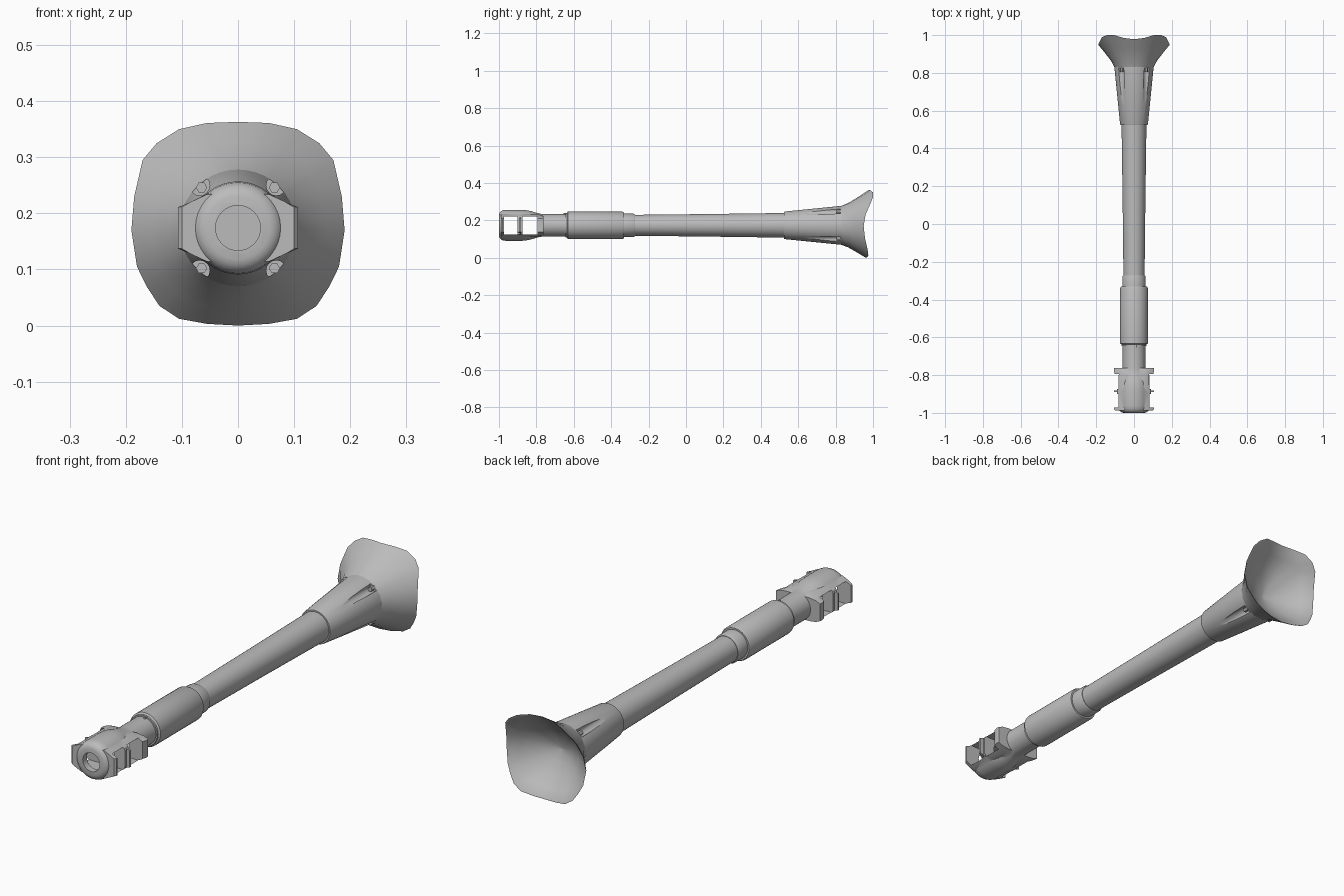
import bpy, bmesh, math
from mathutils import Vector

if "Cube" in bpy.data.objects:
    bpy.data.objects.remove(bpy.data.objects["Cube"])

AXIS = 0.174
steel = bpy.data.materials.new("grey steel")
steel.diffuse_color = (0.5, 0.5, 0.5, 1)
steel.use_nodes = True
steel.node_tree.nodes["Principled BSDF"].inputs["Base Color"].default_value = steel.diffuse_color


def loft(name, rings, cap=True, angle=30):
    """Skin a list of equal-length point rings."""
    bm = bmesh.new()
    vs = [[bm.verts.new(p) for p in r] for r in rings]
    n = len(rings[0])
    for a, b in zip(vs, vs[1:]):
        for i in range(n):
            j = (i + 1) % n
            bm.faces.new((a[i], a[j], b[j], b[i]))
    if cap:
        bm.faces.new(vs[0][::-1])
        bm.faces.new(vs[-1])
    bmesh.ops.recalc_face_normals(bm, faces=bm.faces)
    me = bpy.data.meshes.new(name)
    bm.to_mesh(me)
    bm.free()
    me.materials.append(steel)
    ob = bpy.data.objects.new(name, me)
    bpy.context.collection.objects.link(ob)
    smooth(ob, angle)
    return ob


def smooth(ob, angle=30):
    bpy.ops.object.select_all(action='DESELECT')
    bpy.context.view_layer.objects.active = ob
    ob.select_set(True)
    bpy.ops.object.shade_smooth_by_angle(angle=math.radians(angle))


def lathe(name, profile, n=36, cx=0, cz=AXIS):
    """Turn (y, radius) pairs about a line parallel to y."""
    return loft(name, [[(cx + r * math.cos(2 * math.pi * i / n), y,
                         cz + r * math.sin(2 * math.pi * i / n))
                        for i in range(n)] for y, r in profile])


def box(name, x, y, z):
    return loft(name, [[(sx * x, yy, AXIS + sz * z) for sx, sz in
                        ((-1, -1), (1, -1), (1, 1), (-1, 1))] for yy in y])


def combine(ob, others, op):
    for o in others:
        m = ob.modifiers.new(op, 'BOOLEAN')
        m.operation, m.object, m.solver = op, o, 'EXACT'
        bpy.context.view_layer.objects.active = ob
        bpy.ops.object.modifier_apply(modifier=m.name)
        bpy.data.objects.remove(o)
    smooth(ob)


# Muzzle brake: turned body, side lugs, bore and side windows
brake = lathe("muzzle_brake", [
    (-1, .056), (-.997, .066), (-.99, .075), (-.978, .081), (-.96, .083),
    (-.88, .083), (-.855, .081), (-.83, .076), (-.80, .067), (-.78, .062),
    (-.76, .06), (-.64, .06)])
lugs = loft("lugs", [
    [(sx * x, y, AXIS + sz * z) for sx, sz, x, z in (
        (1, -1, w, .037), (1, 1, w, .037), (1, 1, .085, .046), (1, 1, .055, h),
        (-1, 1, .055, h), (-1, 1, .085, .046), (-1, 1, w, .037),
        (-1, -1, w, .037), (-1, -1, .085, .046), (-1, -1, .055, h),
        (1, -1, .055, h), (1, -1, .085, .046))]
    for y, w, h in ((-.988, .1, .06), (-.98, .107, .061), (-.972, .107, .061),
                    (-.966, .092, .061), (-.86, .09, .061), (-.80, .1, .06),
                    (-.775, .107, .055), (-.762, .105, .05))])
combine(brake, [lugs], 'UNION')
window_cuts = [box("front_window", .2, (-.972, -.9), .048),
               box("rear_window", .2, (-.873, -.795), .048),
               lathe("bore", [(-1.02, .04), (-.7, .04)])]
combine(brake, window_cuts, 'DIFFERENCE')

# Thin baffle fins standing out between the windows
for s, side in ((-1, "left"), (1, "right")):
    loft(side + "_baffle_fin", [
        [(s * x, y, AXIS + z) for x, z in
         ((.07, -.046), (.107, -.036), (.107, .036), (.07, .046))]
        for y in (-.89, -.882)])

# Clamping sleeve with a stepped collar and a locking screw
lathe("sleeve", [(-.645, .055), (-.645, .066), (-.637, .066), (-.632, .073),
                 (-.34, .073), (-.332, .069), (-.332, .055)])
lathe("collar", [(-.335, .05), (-.335, .062), (-.28, .062), (-.272, .058),
                 (-.272, .05)])
lathe("locking_screw", [(-.655, .005), (-.64, .005)], 8, .012, AXIS + .061)

# Tapered barrel
lathe("barrel", [(-.64, .055), (-.27, .056), (.1, .06), (.535, .066)])

# Conical root sleeve with four diagonal bolt grooves
root = lathe("root_sleeve", [(.525, .06), (.525, .072), (.53, .074),
                             (.83, .104), (.835, .104), (.835, .09)], 40)
diagonals = [math.radians(48 * s + o) for o in (0, 180) for s in (-1, 1)]
grooves = [lathe("groove", [(.6, .018), (.826, .018)], 16,
                 .102 * math.cos(a), AXIS + .102 * math.sin(a))
           for a in diagonals]
combine(root, grooves, 'DIFFERENCE')
for i, a in enumerate(diagonals):
    lathe("groove_bolt_%d" % (i + 1), [(.805, .01), (.83, .01)], 6,
          .097 * math.cos(a), AXIS + .097 * math.sin(a))

# Flared skirt: half outline of the wavy rim, mirrored across x
half = [(0, .363, .978), (.055, .361, .985), (.105, .35, 1), (.145, .325, 1),
        (.17, .295, .988), (.185, .23, .96), (.19, .17, .95),
        (.18, .105, .957), (.163, .07, .965), (.14, .035, .973),
        (.105, .012, .975), (.055, .003, .967), (0, 0, .962)]
rim = [Vector((x, y, z)) for x, z, y in half]
rim += [Vector((-p.x, p.y, p.z)) for p in rim[-2:0:-1]]
base = []
for p in rim:
    d = Vector((p.x, 0, p.z - AXIS)).normalized() * .103
    base.append(Vector((d.x, .828, AXIS + d.z)))


def blend(t, u):
    """Ring between base and rim, t along the axis and u outwards."""
    return [Vector((b.x + (r.x - b.x) * u, b.y + (r.y - b.y) * t,
                    b.z + (r.z - b.z) * u)) for b, r in zip(base, rim)]


def inner(s, k):
    """Inside ring scaled towards the axis, k along the depth."""
    return [Vector((p.x * s, .845 + (p.y - .845) * k,
                    AXIS + (p.z - AXIS) * s)) for p in rim]


loft("flared_skirt", [base, blend(.3, .22), blend(.65, .6), rim,
                      inner(.975, .99), inner(.8, .68), inner(.55, .36),
                      inner(.3, .14), inner(.03, 0)], angle=40)
